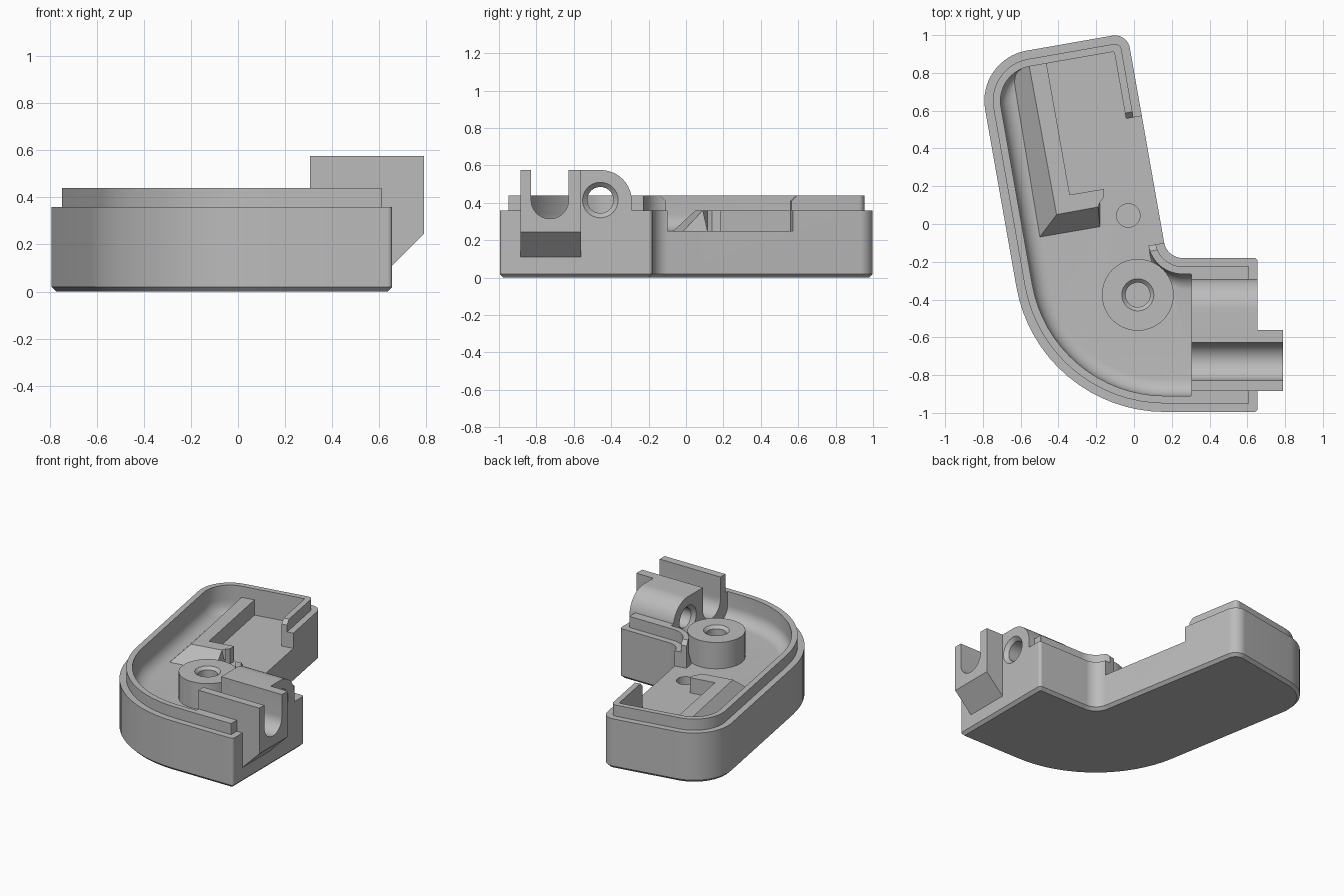
import bpy, bmesh, math
from mathutils import Vector, Matrix

if "Cube" in bpy.data.objects:
    bpy.data.objects.remove(bpy.data.objects["Cube"], do_unlink=True)

grey = bpy.data.materials.new("plain grey")
grey.use_nodes = True
grey.diffuse_color = (0.5, 0.5, 0.5, 1)
grey.node_tree.nodes["Principled BSDF"].inputs["Base Color"].default_value = (0.5, 0.5, 0.5, 1)

# Outline corners, counter-clockwise, with corner radii
CORNERS = [(0.655, -0.995), (0.655, -0.18), (0.174, -0.18),
           (-0.036, 1.011), (-0.835, 0.871), (-0.506, -0.995)]
RADII = [0.02, 0.02, 0.1, 0.08, 0.27, 0.8]
FLOOR, RIM, LIP, TOP = 0.25, 0.36, 0.44, 0.575


def outline(insets, z, steps=16):
    """Rounded outline with each edge moved inward; edge i starts at corner i."""
    n = len(CORNERS)
    pts = [Vector(c) for c in CORNERS]
    dirs = [(pts[(i + 1) % n] - pts[i]).normalized() for i in range(n)]
    ring = []
    for i in range(n):
        d1, d2 = dirs[i - 1], dirs[i]
        n1, n2 = Vector((-d1.y, d1.x)), Vector((-d2.y, d2.x))
        turn = math.atan2(d1.x * d2.y - d1.y * d2.x, d1.dot(d2))
        # intersection of the two shifted edges
        a, b = pts[i] + n1 * insets[i - 1], pts[i] + n2 * insets[i]
        t = ((b - a).x * d2.y - (b - a).y * d2.x) / math.sin(turn)
        corner = a + d1 * t
        side = 1 if turn > 0 else -1
        r = max(RADII[i] - side * (insets[i - 1] + insets[i]) / 2, 0.005)
        start = corner - d1 * r * math.tan(abs(turn) / 2)
        centre = start + n1 * side * r
        for k in range(steps + 1):
            p = centre + Matrix.Rotation(turn * k / steps, 2) @ (start - centre)
            ring.append((p.x, p.y, z))
    return ring


def loft(name, rings):
    """Skin a stack of matching rings and cap both ends."""
    bm = bmesh.new()
    rows = [[bm.verts.new(p) for p in ring] for ring in rings]
    n = len(rows[0])
    for low, high in zip(rows, rows[1:]):
        for i in range(n):
            j = (i + 1) % n
            bm.faces.new((low[i], low[j], high[j], high[i]))
    bm.faces.new(rows[0][::-1])
    bm.faces.new(rows[-1])
    bmesh.ops.recalc_face_normals(bm, faces=bm.faces)
    mesh = bpy.data.meshes.new(name)
    bm.to_mesh(mesh)
    bm.free()
    mesh.materials.append(grey)
    ob = bpy.data.objects.new(name, mesh)
    bpy.context.collection.objects.link(ob)
    return ob


def along_x(name, pts, x0, x1):
    return loft(name, [[(x, y, z) for y, z in pts] for x in (x0, x1)])


def arc(cx, cy, r, a0, a1, steps=20):
    return [(cx + r * math.cos(math.radians(a0 + (a1 - a0) * k / steps)),
             cy + r * math.sin(math.radians(a0 + (a1 - a0) * k / steps)))
            for k in range(steps + 1)]


def circle(cx, cy, r):
    return arc(cx, cy, r, 0, 360, 40)[:-1]


def upright(name, cx, cy, sections):
    """Turned part on a vertical axis from (radius, z) sections."""
    return loft(name, [[(x, y, z) for x, y in circle(cx, cy, r)] for r, z in sections])


def combine(target, tool, operation):
    tool.hide_render = True
    mod = target.modifiers.new("combine", 'BOOLEAN')
    mod.operation, mod.solver, mod.object = operation, 'EXACT', tool
    bpy.context.view_layer.objects.active = target
    bpy.ops.object.modifier_apply(modifier=mod.name)
    bpy.data.objects.remove(tool, do_unlink=True)


# Shell: chamfered base, straight wall, stepped lip
housing = loft("housing", [outline([d] * 6, z) for d, z in
                           ((0.02, 0), (0, 0.02), (0, RIM), (0.045, RIM), (0.045, LIP))])

# Cavity with a rounded floor edge along the long outer wall and the elbow
WALL, ROUND = 0.085, 0.09
rings = []
for k in range(9):
    t = math.pi / 2 * k / 8
    d = WALL + ROUND * (1 - math.sin(t))
    rings.append(outline([0.35, d, WALL, WALL, d, d], FLOOR + ROUND * (1 - math.cos(t))))
rings.append(outline([0.35] + [WALL] * 5, 0.7))
combine(housing, loft("cavity_cutter", rings), 'DIFFERENCE')

# Opening in the straight inner wall, with bevelled lip ends
gap = [(-0.1, FLOOR), (0.572, FLOOR), (0.572, 0.41), (0.602, LIP), (0.602, 0.7),
       (-0.13, 0.7), (-0.13, LIP), (-0.1, 0.41)]
out = Vector((0.985, 0.174))
combine(housing, loft("opening_cutter", [
    [(0.16 - 0.1763 * (y + 0.1) + out.x * w, y + out.y * w, z) for y, z in gap]
    for w in (-0.13, 0.1)]), 'DIFFERENCE')

# Hooked ledge with sloped outer sides
inner = [(-0.16, 0.185), (-0.34, 0.155), (-0.47, 0.89), (-0.56, 0.865)]
hook = [(-0.19, 0.09), (-0.18, 0.115), (-0.16, 0.14)]
top = [(-0.41, 0.05)] + hook + inner
bottom = [(-0.5, -0.07), (-0.18, -0.015)] + hook[1:] + inner[:-1] + [(-0.645, 0.81)]
combine(housing, loft("ledge", [[(x, y, z) for x, y in ring] for ring, z in
                                ((bottom, FLOOR - 0.001), (top, RIM))]), 'UNION')

# Screw boss and its countersunk hole, small floor hole
combine(housing, upright("boss", 0.02, -0.375, ((0.19, 0.2), (0.19, LIP))), 'UNION')
combine(housing, upright("boss_hole", 0.02, -0.375,
                         ((0.065, 0.15), (0.065, 0.42), (0.085, LIP), (0.085, 0.5))), 'DIFFERENCE')
combine(housing, upright("floor_hole", -0.03, 0.045, ((0.062, 0.15), (0.062, 0.3))), 'DIFFERENCE')

# Projecting saddle block with a sloped underside
side = [(0.305, 0.1), (0.645, 0.1), (0.79, 0.245), (0.79, TOP), (0.305, TOP)]
combine(housing, loft("saddle", [[(x, y, z) for x, z in side] for y in (-0.885, -0.562)]), 'UNION')

# Rounded block beside the saddle
combine(housing, along_x("round_block", [(-0.6, 0.1), (-0.29, 0.1)]
                         + arc(-0.455, 0.41, 0.165, 0, 90) + [(-0.6, TOP)], 0.305, 0.655), 'UNION')

# U channel through the saddle
combine(housing, along_x("channel_cutter", arc(-0.728, 0.415, 0.1, 180, 360)
                         + [(-0.628, 0.7), (-0.828, 0.7)], 0.295, 0.9), 'DIFFERENCE')

# Bore with chamfered mouths
combine(housing, loft("bore_cutter", [
    [(x, y, z) for y, z in circle(-0.458, 0.415, r)] for x, r in
    ((0.29, 0.095), (0.305, 0.095), (0.33, 0.07), (0.63, 0.07), (0.655, 0.095), (0.7, 0.095))]),
    'DIFFERENCE')

bpy.ops.object.select_all(action='DESELECT')
housing.select_set(True)
bpy.context.view_layer.objects.active = housing
bpy.ops.object.shade_smooth_by_angle(angle=math.radians(25))
